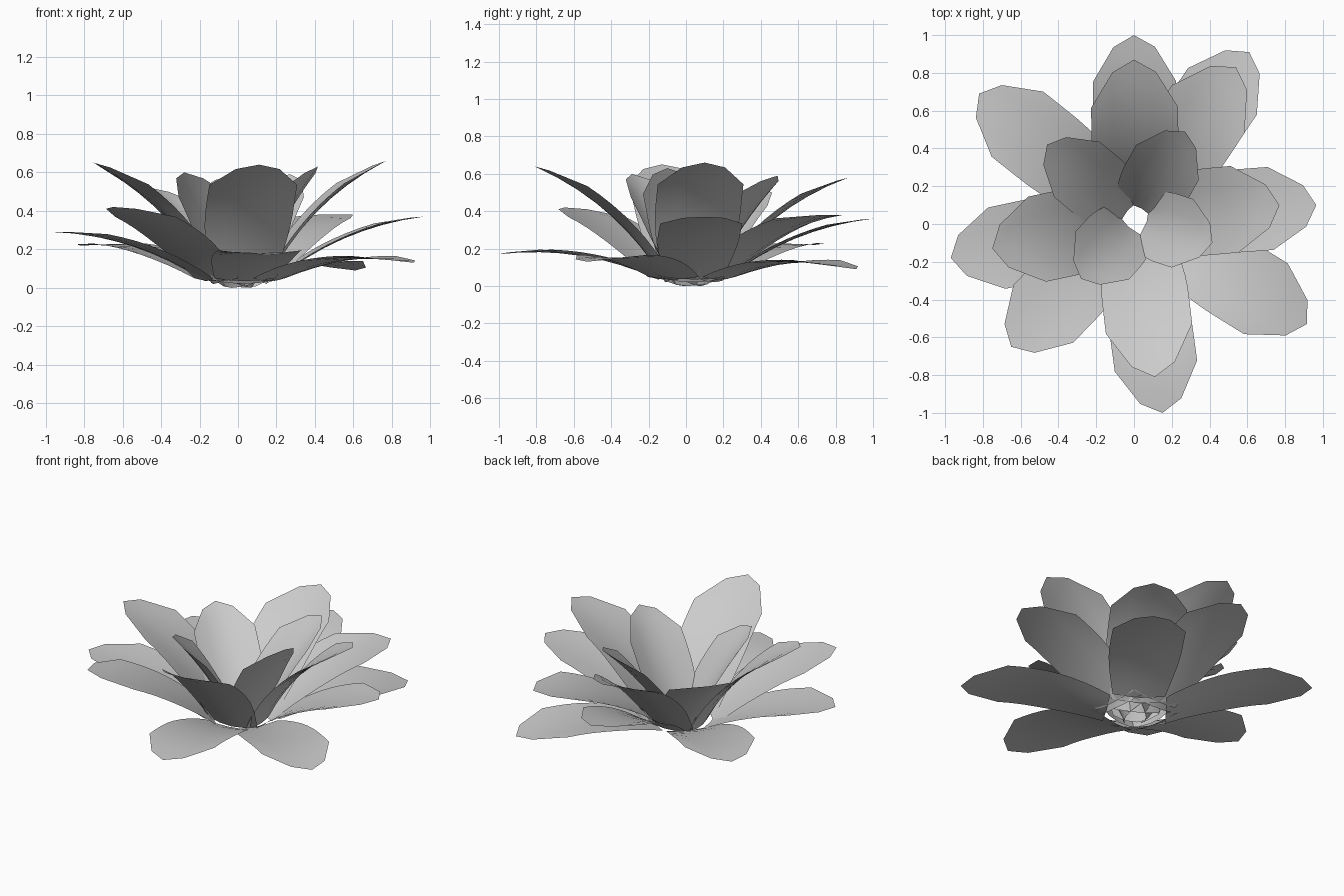
import bpy
import math
from mathutils import Vector

cube = bpy.data.objects.get("Cube")
if cube:
    bpy.data.objects.remove(cube, do_unlink=True)

mat = bpy.data.materials.new("petal_grey")
mat.use_nodes = True
colour = (0.6, 0.6, 0.6, 1)
mat.diffuse_color = colour
mat.node_tree.nodes["Principled BSDF"].inputs["Base Color"].default_value = colour

CENTRE = Vector((0.01, 0.03, 0))
COLS, ROWS = 4, 8


def petal(name, tip, half_width, start, base_z, bow, cup):
    """Arched, cupped sheet with a rounded tip and a broad straight base."""
    tip = Vector(tip)
    out = Vector((tip.x - CENTRE.x, tip.y - CENTRE.y, 0)).normalized()
    base = CENTRE + out * start + Vector((0, 0, base_z))
    axis = tip - base
    side = Vector((0, 0, 1)).cross(out)
    normal = axis.cross(side).normalized()
    verts, faces = [], []
    for r in range(ROWS + 1):
        for c in range(COLS + 1):
            u = 2 * c / COLS - 1
            t = (1 - 0.28 * u * u) * r / ROWS
            width = half_width * (0.72 + 0.28 * math.sin(math.pi / 2 * min(1, t / 0.5)))
            lift = bow * 4 * t * (1 - t) + cup * u * u
            verts.append(base + axis * t + side * (u * width) + normal * lift)
    for r in range(ROWS):
        for c in range(COLS):
            a = r * (COLS + 1) + c
            faces.append((a, a + 1, a + COLS + 2, a + COLS + 1))
    mesh = bpy.data.meshes.new(name)
    mesh.from_pydata(verts, [], faces)
    mesh.materials.append(mat)
    obj = bpy.data.objects.new(name, mesh)
    bpy.context.collection.objects.link(obj)
    bpy.ops.object.select_all(action="DESELECT")
    obj.select_set(True)
    bpy.context.view_layer.objects.active = obj
    bpy.ops.object.shade_smooth_by_angle(angle=math.radians(40))


# Spreading outer petals
outer = {
    "back": (0, 1.0, 0.36), "back_left": (0.61, 0.91, 0.09),
    "left": (0.965, 0.1, 0.37), "front_left": (0.915, -0.53, 0.13),
    "front": (0.15, -1.0, 0.17), "front_right": (-0.65, -0.65, 0.42),
    "right": (-0.97, -0.18, 0.29), "back_right": (-0.82, 0.69, 0.22),
}
for place, tip in outer.items():
    petal("outer_petal_" + place, tip, 0.22, 0.18, 0.035, 0.06, 0.015)

# Raised middle petals
middle = {
    "back": (0, 0.87, 0.58), "back_left": (0.54, 0.83, 0.38),
    "left": (0.77, 0.1, 0.66), "front": (0.11, -0.81, 0.64),
    "right": (-0.75, -0.13, 0.65),
}
for place, tip in middle.items():
    petal("middle_petal_" + place, tip, 0.23, 0.14, 0.02, 0.075, 0.03)

# Small upright inner petals
inner = {
    "back_left": (0.27, 0.49, 0.59), "front_left": (0.415, -0.1, 0.63),
    "front_right": (-0.28, -0.29, 0.6), "back_right": (-0.46, 0.42, 0.52),
}
for place, tip in inner.items():
    petal("inner_petal_" + place, tip, 0.19, 0.06, 0.0, 0.03, 0.05)
